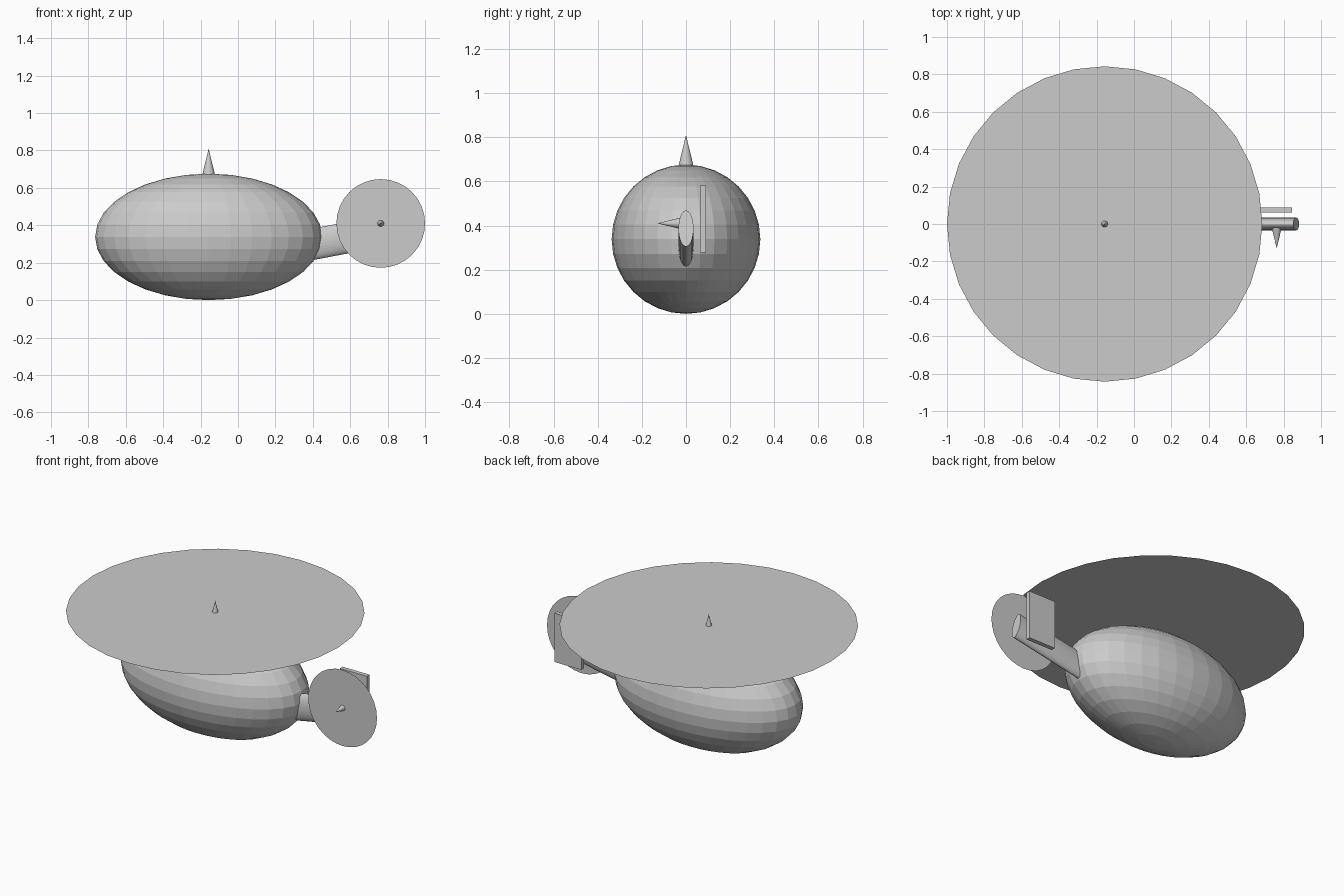
import bpy
from math import radians, pi
from mathutils import Vector

if "Cube" in bpy.data.objects:
    bpy.data.objects.remove(bpy.data.objects["Cube"])

MAIN_X = -0.157          # main rotor axis
TAIL = (0.763, 0.41)     # tail rotor hub (x, z)
TILT = radians(10.7)     # upward slope of the tail boom


def finish(name, scale=(1, 1, 1)):
    ob = bpy.context.object
    ob.name = name
    ob.scale = scale
    return ob


def rotor(name, hub, radius, rot):
    # paper-thin rotor disc with a pointed hub passing through it
    bpy.ops.mesh.primitive_circle_add(vertices=32, radius=radius, fill_type='NGON',
                                      location=hub, rotation=rot)
    finish(name + "_rotor_disc")
    bpy.ops.mesh.primitive_cone_add(vertices=32, radius1=0.034, radius2=0, depth=0.14,
                                    location=hub, rotation=rot)
    finish(name + "_rotor_hub")


# Egg-shaped cabin
bpy.ops.mesh.primitive_uv_sphere_add(segments=32, ring_count=16, radius=1,
                                     location=(MAIN_X, 0, 0.338))
finish("cabin", (0.607, 0.337, 0.338))

# Tail boom: flattened cylinder rising towards the back
start, end = Vector((0.25, 0, 0.27)), Vector((0.867, 0, 0.387))
bpy.ops.mesh.primitive_cylinder_add(vertices=32, radius=1, depth=(end - start).length,
                                    location=(start + end) / 2,
                                    rotation=(0, pi / 2 - TILT, 0))
finish("tail_boom", (0.083, 0.034, 1))

# Tail fin plate on the far side of the boom
bpy.ops.mesh.primitive_cube_add(size=1, location=(0.752, 0.076, 0.43))
finish("tail_fin", (0.186, 0.027, 0.304))

# Rotors
rotor("main", (MAIN_X, 0, 0.74), 0.843, (0, 0, 0))
rotor("tail", (TAIL[0], -0.06, TAIL[1]), 0.237, (pi / 2, 0, 0))
